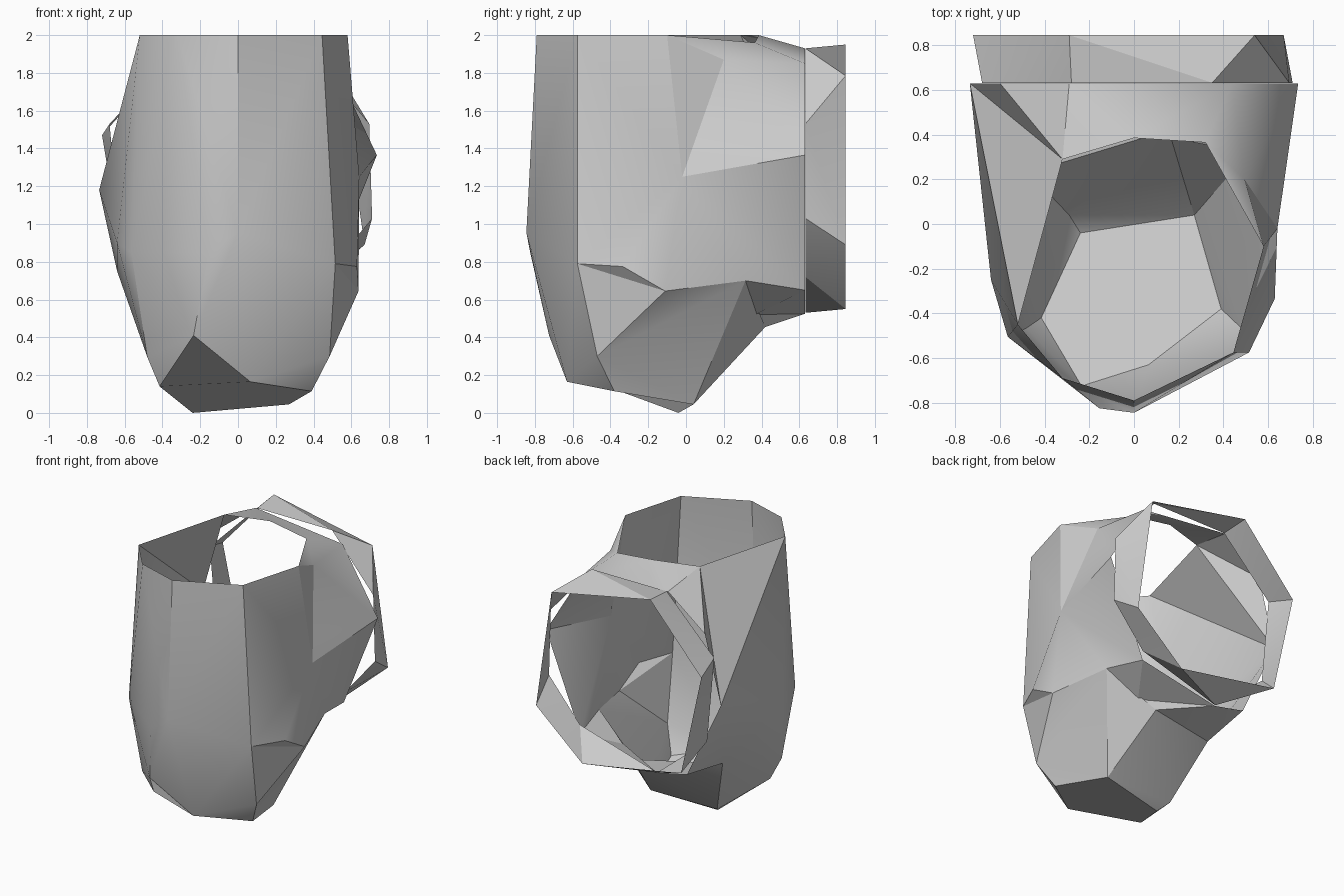
import bpy
import bmesh
import math
from mathutils import Vector

if "Cube" in bpy.data.objects:
    bpy.data.objects.remove(bpy.data.objects["Cube"], do_unlink=True)

grey = bpy.data.materials.new("plain_grey")
grey.use_nodes = True
tone = (0.6, 0.6, 0.6, 1)
grey.diffuse_color = tone
grey.node_tree.nodes["Principled BSDF"].inputs["Base Color"].default_value = tone


def loop(prefix, points, y=None):
    """Name the points of a section; a fixed y makes it a flat back section."""
    if y is not None:
        points = [(x, y, z) for x, z in points]
    return {prefix + str(i): p for i, p in enumerate(points)}


def shell(name, points, panels):
    """Build an open sheet from named corner points and panels."""
    bm = bmesh.new()
    verts = {k: bm.verts.new(p) for k, p in points.items()}
    for panel in panels:
        bm.faces.new([verts[k] for k in panel.split()])
    bmesh.ops.triangulate(bm, faces=[f for f in bm.faces if len(f.verts) == 4],
                          quad_method='SHORT_EDGE')
    bmesh.ops.recalc_face_normals(bm, faces=bm.faces[:])
    # turn the sheet so that its faces point away from the middle
    centre = sum((v.co for v in bm.verts), Vector()) / len(bm.verts)
    out = sum(f.normal.dot(f.calc_center_median() - centre) * f.calc_area() for f in bm.faces)
    if out < 0:
        bmesh.ops.reverse_faces(bm, faces=bm.faces[:])
    mesh = bpy.data.meshes.new(name)
    bm.to_mesh(mesh)
    bm.free()
    mesh.materials.append(grey)
    obj = bpy.data.objects.new(name, mesh)
    bpy.context.collection.objects.link(obj)
    bpy.ops.object.select_all(action='DESELECT')
    obj.select_set(True)
    bpy.context.view_layer.objects.active = obj
    bpy.ops.object.shade_smooth_by_angle(angle=math.radians(30))


# Upright pouch: open rim, open back mouth, floor and the belly between them
rim = loop("rim", [
    (0, -.79, 2), (.445, -.575, 2), (.58, -.1, 2), (.32, .365, 1.96),
    (0, .385, 2), (-.32, .29, 2), (-.52, -.45, 2), (-.32, -.69, 2)])
mouth = loop("mouth", [
    (-.29, 1.93), (.44, 1.85), (.735, 1.365), (.45, .65),
    (-.2, .525), (-.45, .58), (-.735, 1.18), (-.6, 1.69)], y=.63)
floor = loop("floor", [
    (-.24, -.04, 0), (.27, .04, .045), (.39, -.38, .115), (.065, -.63, .165),
    (-.235, -.725, .41), (-.415, -.42, .14)])
belly = {
    "front": (0, -.845, .955), "front_r": (-.155, -.825, .85),
    "corner_r": (-.565, -.505, .85), "toe_r": (-.48, -.465, .295),
    "side_r": (-.64, -.25, .9), "hip_r": (-.64, .08, .75),
    "heel_r": (-.47, .23, .52), "spur": (-.29, .04, .05),
    "corner_l": (.515, -.575, .79), "toe_l": (.485, -.47, .3),
    "ledge": (.63, -.335, .775), "hip_l": (.638, -.11, .645),
    "side_l": (.642, -.02, 1.25), "shoulder_l": (.495, .2, 1.87),
    "waist_l": (.51, .315, .7), "heel_l": (.155, .42, .455), "fold": (.27, .365, .52)}

front_panels = [
    "rim0 rim1 corner_l front", "front corner_l toe_l floor3", "toe_l floor2 floor3",
    "rim7 rim0 front front_r", "front_r front floor3 floor4",
    "rim6 rim7 front_r corner_r", "corner_r front_r floor4 toe_r"]
floor_panels = [
    "floor0 floor1 floor2 floor3 floor4 floor5", "floor5 floor4 toe_r",
    "floor0 floor1 spur", "spur floor1 heel_l heel_r", "heel_r heel_l mouth4 mouth5"]
right_panels = [
    "rim6 corner_r side_r", "rim6 side_r mouth6", "rim5 rim6 mouth6", "rim5 mouth6 mouth7",
    "corner_r toe_r side_r", "toe_r hip_r side_r", "side_r hip_r mouth6",
    "toe_r floor5 hip_r", "floor5 floor0 spur", "floor5 spur heel_r",
    "floor5 heel_r hip_r", "hip_r heel_r mouth6", "heel_r mouth5 mouth6"]
left_panels = [
    "rim1 rim2 side_l corner_l", "corner_l side_l ledge", "ledge side_l hip_l",
    "corner_l ledge hip_l", "corner_l hip_l toe_l",
    "toe_l floor2 floor1", "toe_l floor1 waist_l", "toe_l waist_l hip_l",
    "side_l hip_l waist_l", "side_l waist_l mouth3", "side_l mouth3 mouth2",
    "side_l mouth2 mouth1 shoulder_l", "shoulder_l mouth1 rim3",
    "rim2 rim3 shoulder_l", "rim2 shoulder_l side_l",
    "floor1 waist_l heel_l", "waist_l heel_l fold", "heel_l fold mouth4",
    "waist_l fold mouth4 mouth3"]
top_panels = ["rim3 rim4 mouth0 mouth1", "rim4 rim5 mouth0", "rim5 mouth7 mouth0"]

shell("pouch_shell", {**rim, **mouth, **floor, **belly},
      front_panels + floor_panels + right_panels + left_panels + top_panels)

# Separate faceted collar behind the mouth
inner = loop("in", [
    (-.28, 1.93), (.35, 1.93), (.695, 1.53), (.71, 1.03),
    (.45, .72), (-.2, .53), (-.62, .88), (-.68, 1.53)], y=.632)
outer = loop("out", [
    (-.29, 1.95), (.54, 1.785), (.67, .89), (.28, .55), (-.55, .7), (-.72, 1.47)], y=.845)
shell("back_collar", {**inner, **outer}, [
    "in0 in1 out1 out0", "in1 in2 out1", "in2 in3 out2 out1", "in3 in4 out3 out2",
    "in4 in5 out3", "in5 in6 out4 out3", "in6 in7 out5 out4", "in7 in0 out0 out5"])
